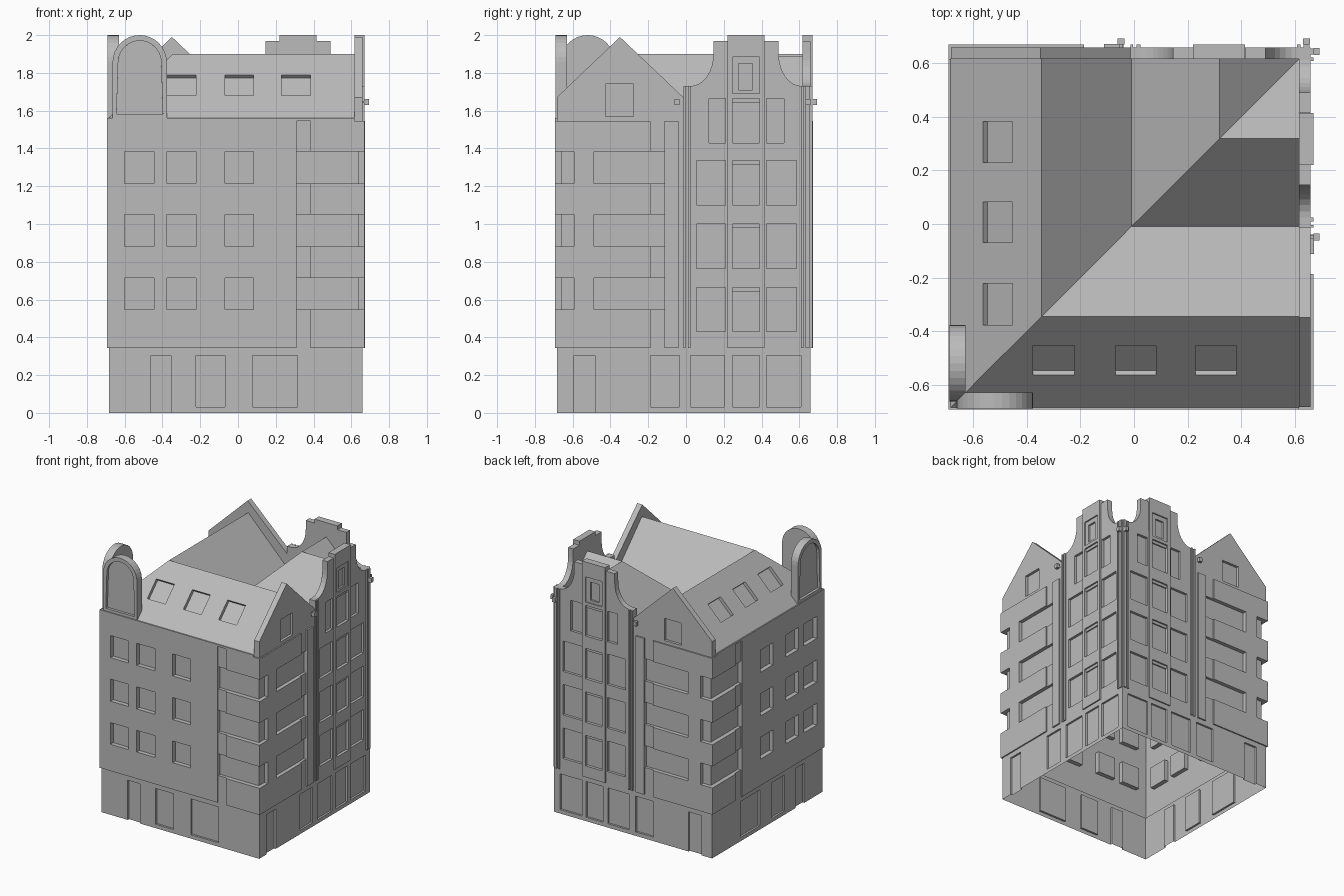
import bpy, bmesh, math
from mathutils import Vector

cube = bpy.data.objects.get("Cube")
if cube:
    bpy.data.objects.remove(cube, do_unlink=True)

stone = bpy.data.materials.new("grey_stone")
stone.use_nodes = True
GREY = (0.5, 0.5, 0.5, 1)
stone.diffuse_color = GREY
stone.node_tree.nodes["Principled BSDF"].inputs["Base Color"].default_value = GREY

FRONT, RIGHT, BACK = -0.684, 0.66, -0.043   # wall planes, parapet thickness
INNER = RIGHT + BACK


def finish(bm, name, twin_name):
    """Make the object and its twin mirrored over the building's diagonal."""
    bmesh.ops.remove_doubles(bm, verts=bm.verts, dist=1e-5)
    bmesh.ops.dissolve_limit(bm, angle_limit=0.01, verts=bm.verts, edges=bm.edges)
    for label in (name, twin_name):
        mesh = bpy.data.meshes.new(label)
        bm.to_mesh(mesh)
        mesh.materials.append(stone)
        bpy.context.collection.objects.link(bpy.data.objects.new(label, mesh))
        for v in bm.verts:
            v.co = v.co.yxz
        bmesh.ops.reverse_faces(bm, faces=bm.faces)
    bm.free()


def on_front(u, v, d):
    return (u, FRONT - d, v)


def on_right(u, v, d):
    return (RIGHT + d, u, v)


def facade(bm, place, rects):
    """Stepped wall sheet: later rectangles (u0, u1, v0, v1, depth) override."""
    us = sorted({u for r in rects for u in r[:2]})
    vs = sorted({v for r in rects for v in r[2:4]})

    def depth(i, j):
        if not (0 <= i < len(us) - 1 and j < len(vs) - 1):
            return None
        u, v = (us[i] + us[i + 1]) / 2, (vs[j] + vs[j + 1]) / 2
        found = None
        for a, b, c, e, d in rects:
            if a < u < b and c < v < e:
                found = d
        return found

    def quad(*points):
        bm.faces.new([bm.verts.new(place(*p)) for p in points])

    def step(a, b):
        return BACK if a is None else a, BACK if b is None else b

    for i in range(len(us) - 1):
        for j in range(len(vs) - 1):
            u0, u1, v0, v1 = us[i], us[i + 1], vs[j], vs[j + 1]
            d, nxt, up = depth(i, j), depth(i + 1, j), depth(i, j + 1)
            if d is not None:
                quad((u0, v0, d), (u1, v0, d), (u1, v1, d), (u0, v1, d))
            if i < len(us) - 2 and d != nxt:
                a, b = step(d, nxt)
                quad((u1, v0, a), (u1, v0, b), (u1, v1, b), (u1, v1, a))
            if d != up:
                a, b = step(d, up)
                quad((u0, v1, a), (u1, v1, a), (u1, v1, b), (u0, v1, b))


def prism(bm, place, outline, d0, d1):
    """Solid from an outline on a wall; returns its outer face."""
    n = len(outline)
    rear = [bm.verts.new(place(u, v, d0)) for u, v in outline]
    fore = [bm.verts.new(place(u, v, d1)) for u, v in outline]
    face = bm.faces.new(fore)
    sides = [bm.faces.new((rear[i], rear[(i + 1) % n], fore[(i + 1) % n], fore[i]))
             for i in range(n)]
    bmesh.ops.recalc_face_normals(bm, faces=[face, bm.faces.new(rear[::-1])] + sides)
    return face


def recess(bm, rects, depth, test):
    """Press rectangles (axis a range, axis b range) into the faces passing test."""
    for rect in rects:
        for axis, values in rect.items():
            for value in values:
                co, no = Vector(), Vector()
                co[axis], no[axis] = value, 1
                faces = [f for f in bm.faces if test(f)]
                geom = faces + list({e for f in faces for e in f.edges}) \
                    + list({v for f in faces for v in f.verts})
                bmesh.ops.bisect_plane(bm, geom=geom, plane_co=co, plane_no=no)
    for rect in rects:
        hit = [f for f in bm.faces if test(f) and all(
            lo < f.calc_center_median()[ax] < hi for ax, (lo, hi) in rect.items())]
        bmesh.ops.inset_region(bm, faces=hit, thickness=0.0001, depth=-depth)


def box(u0, u1, v0, v1):
    return [(u0, v0), (u1, v0), (u1, v1), (u0, v1)]


STOREYS = [(0.548, 0.715), (0.88, 1.05), (1.215, 1.385)]
BASE, EAVE, TOP = 0.343, 1.56, 1.545
COLUMNS = [(-0.6, -0.446), (-0.377, -0.223), (-0.07, 0.083)]

# Front wall: shopfront, plain windows and the corner balconies
front = [(FRONT, RIGHT, 0, BASE, 0), (-0.694, 0.617, BASE, EAVE, 0.01),
         (0.385, 0.67, BASE, TOP, 0.01), (0.31, 0.385, BASE, TOP, 0),
         (-0.46, -0.355, 0, 0.305, -0.015)]
front += [(a, b, 0.03, 0.305, -0.015) for a, b in ((-0.223, -0.07), (0.078, 0.315))]
for lo, hi in STOREYS:
    front += [(a, b, lo, hi, -0.024) for a, b in COLUMNS]
    front += [(0.31, 0.64, lo, hi, -0.024), (0.64, 0.67, lo, hi, None)]
bm = bmesh.new()
facade(bm, on_front, front)
finish(bm, "front_wall", "left_wall")

# Right wall: balconies, pilaster, and the tall gabled house
MID = 0.318
right = [(FRONT, RIGHT, 0, TOP, 0), (-0.694, FRONT, 0, BASE, None),
         (-0.694, -0.187, BASE, TOP, 0.01), (-0.113, -0.04, BASE, TOP, 0.012),
         (-0.594, -0.483, 0, 0.305, -0.015), (-0.013, RIGHT, TOP, 1.73, 0)]
right += [(a, b, 0.03, 0.305, -0.015) for a, b in
          ((-0.187, -0.034), (0.024, 0.203), (0.246, 0.388), (0.425, 0.61))]
for lo, hi in STOREYS:
    right += [(-0.66, -0.594, lo, hi, -0.02), (-0.488, -0.113, lo, hi, -0.02),
              (-0.694, -0.66, lo, hi, None)]
right += [(a, b, BASE, 1.73, 0.01) for a, b in
          ((-0.013, -0.003), (0.01, 0.024), (0.61, 0.622), (0.633, 0.655))]
right.append((0.22, 0.415, BASE, 2, 0.01))
for k, lo in enumerate((0.43, 0.765, 1.1, 1.43)):
    hi = lo + 0.235
    near, far = (0.115, 0.263) if k < 3 else (0.115, 0.197)
    right += [(MID + near - 0.008, MID + far + 0.005, lo, hi, -0.02),
              (MID - far, MID - near + 0.005, lo, hi, -0.02),
              (0.246, 0.388, lo, hi, -0.012), (0.246, 0.388, hi - 0.022, hi, -0.002)]
right += [(0.246, 0.388, 1.69, 1.885, 0), (0.278, 0.353, 1.71, 1.85, -0.014)]
bm = bmesh.new()
facade(bm, on_right, right)
finish(bm, "right_wall", "back_wall")

# Neck gable: rear plates and curved, stepped shoulders
bm = bmesh.new()
prism(bm, on_right, box(-0.013, RIGHT, 1.5, 1.73), BACK, -0.025)
prism(bm, on_right, box(0.22, 0.415, 1.73, 2), BACK, -0.025)
arc = [(0.024 + 0.121 * math.sin(t), 1.9 - 0.17 * math.cos(t))
       for t in (i * math.pi / 16 for i in range(9))]
shoulder = arc + [(0.145, 1.97), (0.22, 1.97), (0.22, 1.73)]
prism(bm, on_right, shoulder, BACK, 0)
prism(bm, on_right, [(2 * MID - u, v) for u, v in shoulder], BACK, 0)
finish(bm, "right_neck_gable", "back_neck_gable")

# Pointed gable with its attic window
bm = bmesh.new()
prism(bm, on_right, [(FRONT, TOP), (-0.013, TOP), (-0.013, 1.67), (-0.35, 1.99),
                     (FRONT, 1.67)], BACK, 0)
recess(bm, [{1: (-0.425, -0.277), 2: (1.57, 1.74)}], 0.02, lambda f: f.normal.x > 0.9)
finish(bm, "right_pointed_gable", "back_pointed_gable")

# Round-headed gable with a sunken panel
bm = bmesh.new()
arch = [(-0.664, 1.562), (-0.377, 1.562)]
arch += [(-0.5205 + 0.1435 * math.cos(t), 1.8565 + 0.1435 * math.sin(t))
         for t in (i * math.pi / 16 for i in range(17))]
face = prism(bm, on_front, arch, -0.054, 0.006)
bmesh.ops.inset_region(bm, faces=[face], thickness=0.03, depth=0)
bmesh.ops.inset_region(bm, faces=[face], thickness=0.0001, depth=-0.02)
finish(bm, "front_round_gable", "left_round_gable")

# Double-pitched roof, mitred along the diagonal, with skylights
bm = bmesh.new()
profile = [(-0.69, 1.555), (-0.345, 1.9), (-0.01, 1.56), (0.32, 1.89), (INNER, 1.59)]
rows = [(bm.verts.new((y, y, z)), bm.verts.new((INNER, y, z))) for y, z in profile]
for (a, b), (c, d) in zip(rows, rows[1:]):
    bm.faces.new((a, b, d, c) if d.co.x > c.co.x else (a, b, c))
bm.normal_update()
recess(bm, [{0: s, 1: (-0.565, -0.455)} for s in COLUMNS[1:] + [(0.23, 0.383)]], 0.025,
       lambda f: f.normal.y < -0.5 and f.calc_center_median().y < -0.345)
finish(bm, "front_roof", "left_roof")

# Wall brackets
bm = bmesh.new()
for y in (-0.048, 0.645):
    prism(bm, on_right, box(y - 0.006, y + 0.006, 1.64, 1.652), -0.01, 0.012)
    prism(bm, on_right, box(y - 0.013, y + 0.013, 1.63, 1.663), 0.01, 0.033)
finish(bm, "right_brackets", "back_brackets")
